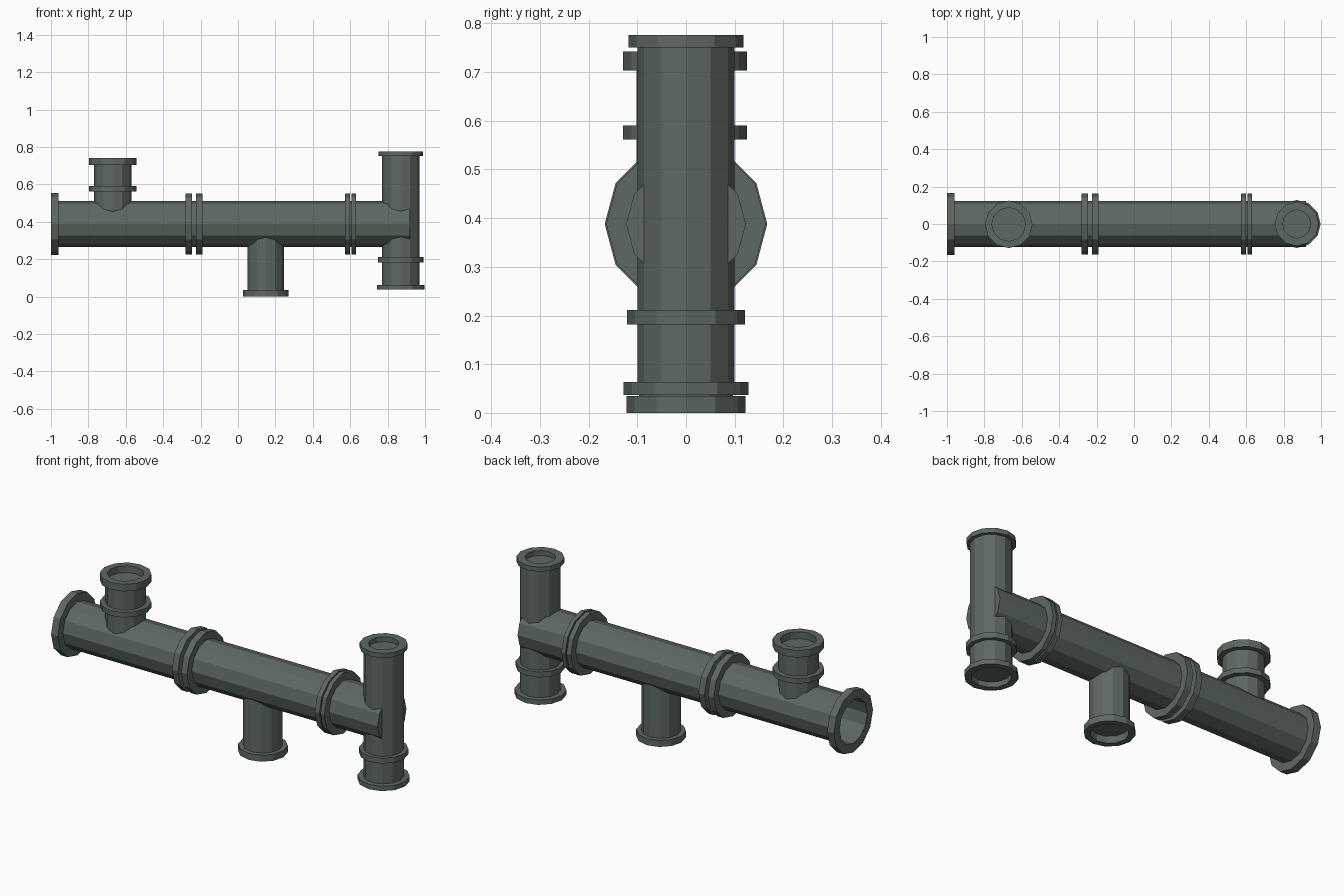
import bpy, bmesh, math

if "Cube" in bpy.data.objects:
    bpy.data.objects.remove(bpy.data.objects["Cube"])

SIDES = 12
mat = bpy.data.materials.new("dark grey green")
mat.diffuse_color = (0.11, 0.14, 0.12, 1)
mat.use_nodes = True
mat.node_tree.nodes["Principled BSDF"].inputs["Base Color"].default_value = mat.diffuse_color


def lathe(name, axis, centre, profile, closed=False):
    """Revolve (radius, position) points round a line parallel to x or z."""
    bm = bmesh.new()

    def place(r, t, a):
        u, v = r * math.cos(a), r * math.sin(a)
        if axis == 'x':
            return (t, centre[0] + u, centre[1] + v)
        return (centre[0] + u, centre[1] + v, t)

    rings = []
    for r, t in profile:
        count = SIDES if r > 0 else 1
        rings.append([bm.verts.new(place(r, t, 2 * math.pi * i / SIDES))
                      for i in range(count)])
    pairs = list(zip(rings, rings[1:]))
    if closed:
        pairs.append((rings[-1], rings[0]))
    for a, b in pairs:
        for i in range(SIDES):
            j = (i + 1) % SIDES
            if len(a) == 1:
                bm.faces.new((a[0], b[j], b[i]))
            elif len(b) == 1:
                bm.faces.new((a[i], a[j], b[0]))
            else:
                bm.faces.new((a[i], a[j], b[j], b[i]))
    bmesh.ops.recalc_face_normals(bm, faces=bm.faces)
    mesh = bpy.data.meshes.new(name)
    bm.to_mesh(mesh)
    bm.free()
    mesh.materials.append(mat)
    obj = bpy.data.objects.new(name, mesh)
    bpy.context.collection.objects.link(obj)
    return obj


def lip(pipe_r, lip_r, bore_r, edge, end, floor):
    """Profile of an end flange with a recessed opening, pipe side first."""
    return [(pipe_r, edge), (lip_r, edge), (lip_r, end),
            (bore_r, end), (bore_r, floor), (0, floor)]


def collar(name, axis, centre, inner, outer, lo, hi):
    lathe(name, axis, centre,
          [(inner, lo), (outer, lo), (outer, hi), (inner, hi)], closed=True)


# Main horizontal pipe with open flanged left end
MAIN = (0, 0.388)
lathe("main_pipe", 'x', MAIN,
      [(0, 0.92), (0.123, 0.92)] + lip(0.123, 0.167, 0.118, -0.96, -1.0, -0.8))

# Paired collars along the main pipe
for i, (lo, hi) in enumerate([(-0.28, -0.245), (-0.225, -0.19),
                              (0.573, 0.6), (0.607, 0.63)]):
    collar(f"main_collar_{i + 1}", 'x', MAIN, 0.112, 0.164, lo, hi)

# Upward branch on the left
UP = (-0.67, -0.002)
lathe("upper_branch", 'z', UP,
      [(0, 0.4), (0.1, 0.4)] + lip(0.1, 0.127, 0.09, 0.703, 0.742, 0.705))
collar("upper_branch_collar", 'z', UP, 0.09, 0.127, 0.562, 0.59)

# Downward branch in the middle
lathe("lower_branch", 'z', (0.149, 0),
      [(0, 0.37), (0.097, 0.37)] + lip(0.097, 0.122, 0.09, 0.035, 0, 0.037))

# Vertical end pipe on the right, flanged at both ends
END = (0.87, 0)
lathe("end_pipe", 'z', END,
      lip(0.1, 0.128, 0.095, 0.063, 0.037, 0.065)[::-1]
      + lip(0.1, 0.118, 0.075, 0.751, 0.776, 0.75))
collar("end_pipe_collar", 'z', END, 0.09, 0.121, 0.182, 0.211)
